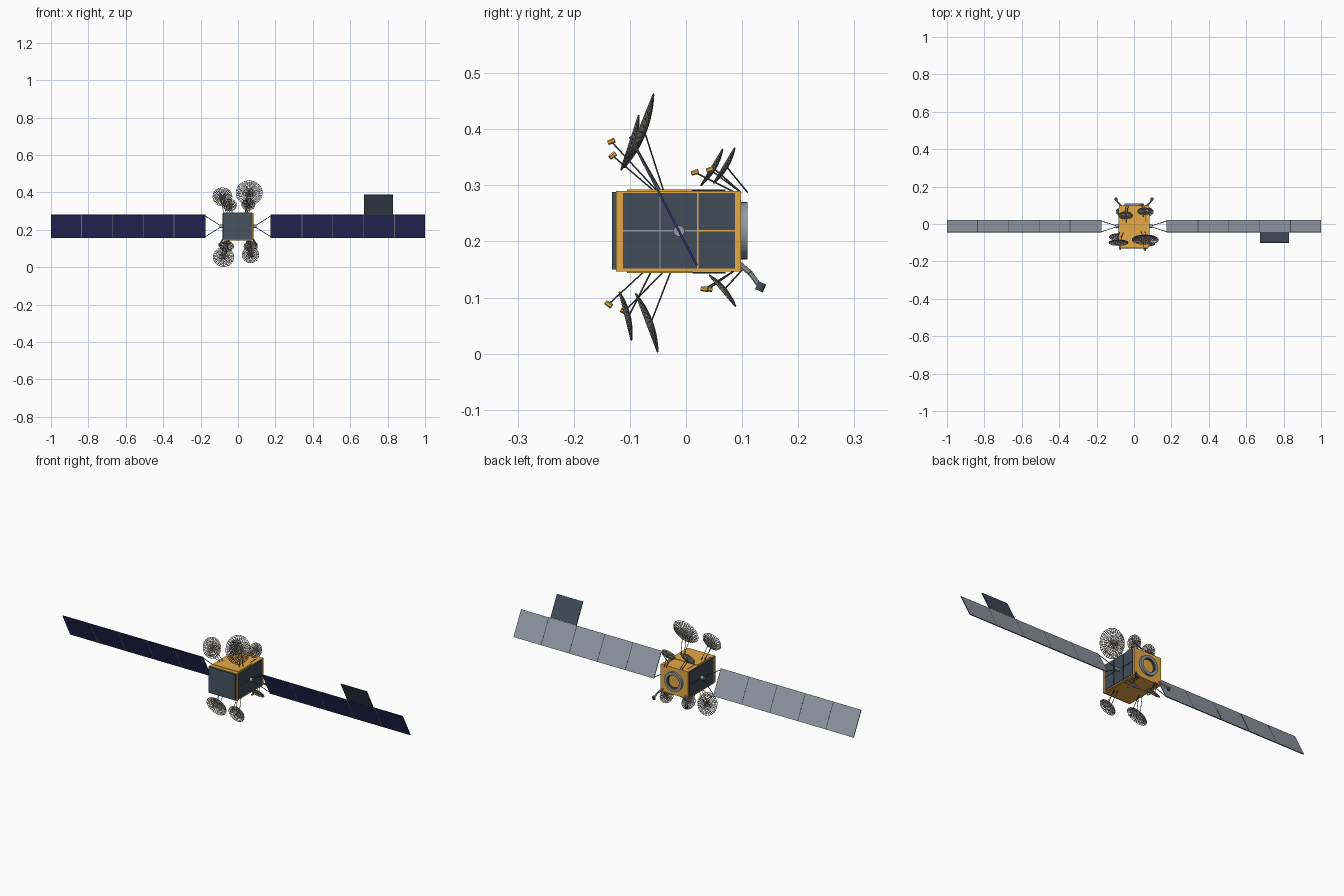
import bpy, bmesh, math
from mathutils import Vector, Matrix

if "Cube" in bpy.data.objects:
    bpy.data.objects.remove(bpy.data.objects["Cube"])


def material(name, rgb):
    m = bpy.data.materials.new(name)
    m.use_nodes = True
    m.diffuse_color = (*rgb, 1)
    m.node_tree.nodes["Principled BSDF"].inputs["Base Color"].default_value = (*rgb, 1)
    return m


GOLD = material("gold foil", (0.78, 0.4, 0.06))
NAVY = material("solar navy", (0.031, 0.03, 0.15))
GREY = material("panel back grey", (0.28, 0.32, 0.37))
DARK = material("radiator dark grey", (0.052, 0.07, 0.1))
SLATE = material("front slate", (0.06, 0.09, 0.12))
MESH = material("mesh warm grey", (0.27, 0.25, 0.23))
STRUT = material("strut charcoal", (0.075, 0.08, 0.085))


def finish(name, bm, *mats):
    me = bpy.data.meshes.new(name)
    bm.normal_update()
    bm.to_mesh(me)
    bm.free()
    for m in mats:
        me.materials.append(m)
    ob = bpy.data.objects.new(name, me)
    bpy.context.collection.objects.link(ob)
    return ob


def box(name, lo, hi, *mats, frame=None):
    """Box between two corners, optionally placed in a tilted frame."""
    lo, hi = Vector(lo), Vector(hi)
    bm = bmesh.new()
    place = Matrix.Translation((lo + hi) / 2) @ Matrix.Diagonal((*(hi - lo), 1))
    bmesh.ops.create_cube(bm, size=1, matrix=place)
    if len(mats) > 1:  # second material on the back face
        bm.normal_update()
        for f in bm.faces:
            f.material_index = 1 if f.normal.y > 0.5 else 0
    if frame:
        bm.transform(frame)
    return finish(name, bm, *mats)


def smooth(ob):
    for o in bpy.context.selected_objects:
        o.select_set(False)
    ob.select_set(True)
    bpy.context.view_layer.objects.active = ob
    bpy.ops.object.shade_smooth_by_angle()


def tube(name, a, b, r, mat, r2=None, sides=8):
    a, b = Vector(a), Vector(b)
    d = b - a
    bm = bmesh.new()
    place = Matrix.Translation((a + b) / 2) @ d.to_track_quat("Z", "Y").to_matrix().to_4x4()
    bmesh.ops.create_cone(bm, cap_ends=True, segments=sides, radius1=r,
                          radius2=r if r2 is None else r2, depth=d.length, matrix=place)
    smooth(finish(name, bm, mat))


def lathe(name, profile, mat, place, steps, closed=True):
    """Spin (radius, height) points about the frame's z axis."""
    bm = bmesh.new()
    vs = [bm.verts.new((r, 0, h)) for r, h in profile]
    es = [bm.edges.new(p) for p in zip(vs, vs[1:])]
    if closed:
        es.append(bm.edges.new((vs[-1], vs[0])))
    bmesh.ops.spin(bm, geom=vs + es, cent=(0, 0, 0), axis=(0, 0, 1),
                   angle=math.tau, steps=steps)
    bmesh.ops.remove_doubles(bm, verts=bm.verts, dist=0.0001)
    bmesh.ops.recalc_face_normals(bm, faces=bm.faces)
    bm.transform(place)
    return finish(name, bm, mat)


# Body: foil box, front radiator, deck plates and deck rails
ZC = 0.219
box("body", (-0.08, -0.125, 0.146), (0.08, 0.098, 0.29), GOLD)
box("front_radiator", (-0.081, -0.132, 0.15), (0.076, -0.125, 0.288), SLATE)
for deck, z, rail in (("top", 0.2885, 0.2915), ("bottom", 0.1435, 0.1445)):
    box(f"{deck}_deck", (-0.074, -0.105, z), (0.074, 0.012, z + 0.004), GOLD)
    for x in (-0.06, 0.06):
        tube(f"{deck}_deck_rail", (x, 0.012, rail), (x, 0.07, rail), 0.0014, STRUT, sides=6)

# Side radiators: three columns by two rows, pale strips in the front seams
for side, s in (("left", 1), ("right", -1)):
    xs = sorted((s * 0.079, s * 0.081))
    box(f"{side}_radiator_backing", (xs[0], -0.112, 0.1525), (xs[1], 0.0195, 0.2855), GREY)
    for i in range(3):
        for j in range(2):
            y, z = -0.1125 + i * 0.0675, 0.152 + j * 0.068
            xs = sorted((s * 0.079, s * 0.0825))
            box(f"{side}_radiator", (xs[0], y, z), (xs[1], y + 0.065, z + 0.066), DARK)

# Rear adapter ring
rear = Matrix.Translation((0, 0.098, ZC)) @ Matrix.Rotation(-math.pi / 2, 4, "X")
smooth(lathe("rear_ring", [(0.037, 0), (0.051, 0), (0.051, 0.012), (0.037, 0.012)],
             GREY, rear, 40))
smooth(lathe("inner_ring", [(0.033, 0), (0.037, 0), (0.037, 0.008), (0.033, 0.008)],
             STRUT, rear, 40))

# Solar wings: five panels a side in one tilted plane
HUB = Vector((0, -0.0125, 0.2185))
TILT = Matrix.Translation(HUB) @ Matrix.Rotation(math.radians(27.5), 4, "X")
HALF, START, PITCH = 0.0695, 0.175, 0.165
for side, s in (("left", 1), ("right", -1)):
    for i in range(5):
        a = START + i * PITCH + (0.004 if i else 0)
        x0, x1 = sorted((s * a, s * (START + (i + 1) * PITCH)))
        box(f"{side}_solar_panel", (x0, -0.002, -HALF), (x1, 0.002, HALF), NAVY, GREY, frame=TILT)
        if i:  # hinge strip: pale in front, dark behind
            h = s * (a - 0.002)
            box(f"{side}_hinge_strip", (h - 0.002, -0.0018, -HALF), (h + 0.002, 0.0018, HALF),
                GREY, STRUT, frame=TILT)
    # Yoke
    root = HUB + Vector((s * 0.087, 0, 0))
    tube(f"{side}_wing_hub", HUB + Vector((s * 0.076, 0, 0)), HUB + Vector((s * 0.098, 0, 0)),
         0.01, GREY, sides=16)
    ends = [TILT @ Vector((s * START, 0, v)) for v in (-HALF * 0.9, HALF * 0.9)]
    for e in ends:
        tube(f"{side}_yoke_arm", root, e, 0.0018, STRUT)
    tube(f"{side}_yoke_bar", *ends, 0.0018, STRUT)

box("side_flap", (0.675, -0.002, HALF + 0.001), (0.828, 0.002, HALF + 0.12), DARK, frame=TILT)


# Mesh dishes with struts and feed horns
def dish(name, centre, r, tilt, feed, foot, spread):
    c = Vector(centre)
    t = math.radians(tilt)
    n = Vector((0, -math.cos(t), math.sin(t)))
    depth = 0.17 * r
    place = Matrix.Translation(c - n * depth) @ n.to_track_quat("Z", "Y").to_matrix().to_4x4()
    rings = max(6, round(r * 150))
    ob = lathe(name, [(r * k / rings, depth * (k / rings) ** 2) for k in range(rings + 1)],
               MESH, place, 32, closed=False)
    w = ob.modifiers.new("lattice", "WIREFRAME")
    w.thickness = 0.0034
    w.use_even_offset = False
    w.use_boundary = True
    # Two back struts and one feed boom from the body
    foot = Vector((c.x * 0.8, *foot))
    for k in (-1, 1):
        side = Vector((k * spread, 0, 0))
        tube(name + "_strut", c - n * depth + side, foot + side, 0.0014, STRUT, sides=6)
    f = Vector((c.x * 0.9, *feed))
    tube(name + "_feed_boom", f, foot + Vector((0, -0.012, 0)), 0.0013, STRUT, sides=6)
    aim = (c - f).normalized() * 0.0065
    tube(name + "_feed_horn", f - aim, f + aim, 0.004, GOLD, r2=0.0048, sides=6)


dish("top_front_left_dish", (0.06, -0.084, 0.397), 0.07, 21.7, (-0.133, 0.378), (-0.04, 0.29), 0.01)
dish("top_front_right_dish", (-0.083, -0.1, 0.376), 0.051, 18, (-0.131, 0.353), (-0.045, 0.29), 0.01)
dish("top_rear_left_dish", (0.055, 0.068, 0.335), 0.036, 31, (0.043, 0.328), (0.11, 0.287), 0.006)
dish("top_rear_right_dish", (-0.045, 0.046, 0.332), 0.037, 31, (0.016, 0.323), (0.096, 0.289), 0.006)
dish("bottom_front_left_dish", (0.067, -0.108, 0.067), 0.044, -14, (-0.138, 0.088), (-0.062, 0.147), 0.01)
dish("bottom_front_right_dish", (-0.077, -0.07, 0.055), 0.055, -20.6, (-0.11, 0.075), (-0.027, 0.147), 0.01)
for side, x, fy in (("left", 0.068, 0.033), ("right", -0.06, 0.04)):
    dish(f"bottom_rear_{side}_dish", (x, 0.065, 0.112), 0.036, -40, (fy, 0.115), (0.1, 0.149), 0.006)

# Rear thruster arms
for side, s in (("left", 1), ("right", -1)):
    base, tip = Vector((s * 0.066, 0.094, 0.161)), Vector((s * 0.096, 0.13, 0.122))
    elbow = Vector((s * 0.085, 0.115, 0.143))
    tube(f"{side}_thruster_upper_arm", base, elbow, 0.005, GREY)
    tube(f"{side}_thruster_lower_arm", elbow, tip, 0.0045, GREY)
    tube(f"{side}_thruster_pod", tip + Vector((0, 0.006, 0.004)), tip + Vector((0, 0, -0.01)),
         0.0075, DARK, sides=12)
